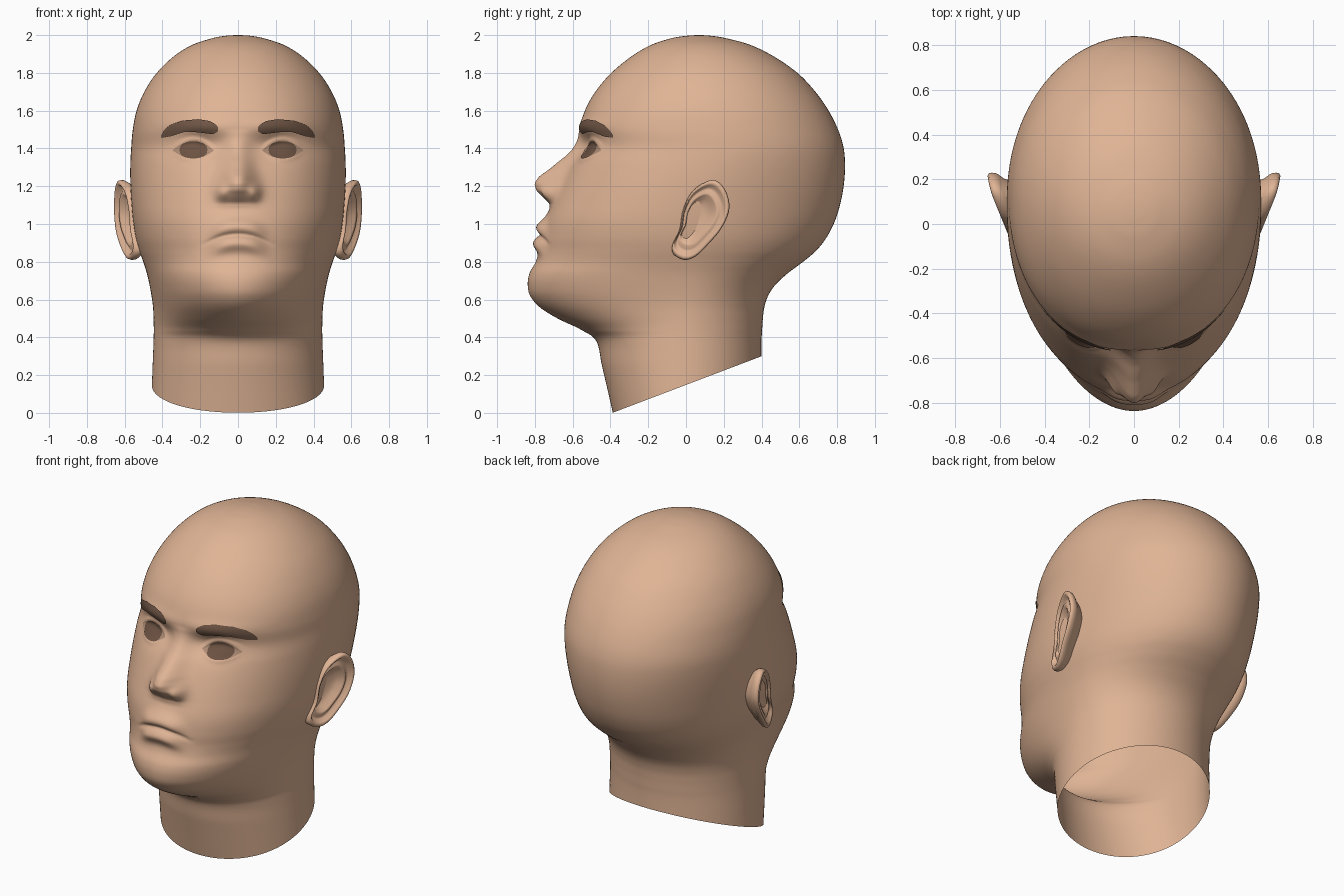
import bpy, bmesh, math
from mathutils import Vector
from mathutils.bvhtree import BVHTree

if "Cube" in bpy.data.objects:
    bpy.data.objects.remove(bpy.data.objects["Cube"])


def material(name, rgb):
    m = bpy.data.materials.new(name)
    m.diffuse_color = (*rgb, 1)
    m.use_nodes = True
    m.node_tree.nodes["Principled BSDF"].inputs["Base Color"].default_value = m.diffuse_color
    return m


SKIN = material("skin", (0.74, 0.455, 0.30))
BROW = material("brow_brown", (0.16, 0.092, 0.06))
IRIS = material("iris_brown", (0.15, 0.085, 0.055))
EYE = material("eye_tan", (0.42, 0.26, 0.175))


def finish(bm, name, mat):
    bmesh.ops.recalc_face_normals(bm, faces=bm.faces)
    me = bpy.data.meshes.new(name)
    for f in bm.faces:
        f.smooth = True
    bm.to_mesh(me)
    me.materials.append(mat)
    ob = bpy.data.objects.new(name, me)
    bpy.context.collection.objects.link(ob)
    return ob


def interp(t, pts, ease=False):
    if t <= pts[0][0]:
        return pts[0][1]
    for (a, u), (b, v) in zip(pts, pts[1:]):
        if t <= b:
            f = (t - a) / (b - a)
            return u + (v - u) * (f * f * (3 - 2 * f) if ease else f)
    return pts[-1][1]


def spline(pts, k, closed=False):
    """Catmull-Rom through the points, k steps per span."""
    n, out = len(pts), []
    get = (lambda i: pts[i % n]) if closed else (lambda i: pts[max(0, min(n - 1, i))])
    for i in range(n if closed else n - 1):
        p = [get(i + d) for d in (-1, 0, 1, 2)]
        for j in range(k):
            t = j / k
            out.append([0.5 * (2 * b + (c - a) * t + (2 * a - 5 * b + 4 * c - d) * t * t
                               + (3 * b - a - 3 * c + d) * t ** 3) for a, b, c, d in zip(*p)])
    if not closed:
        out.append(list(pts[-1]))
    return out


def gauss(x, z, cx, cz, sx, sz):
    return math.exp(-((x - cx) / sx) ** 2 - ((z - cz) / sz) ** 2)


def bridge(bm, rings):
    for a, b in zip(rings, rings[1:]):
        for i in range(len(a)):
            j = (i + 1) % len(a)
            bm.faces.new((a[i], a[j], b[j], b[i]))


# Head sections: height, front y, back y, half width
ROWS = [(-.1, -.365, .40, .46), (.1, -.41, .40, .457), (.25, -.445, .40, .452),
        (.38, -.475, .40, .447), (.44, -.555, .403, .446), (.50, -.68, .407, .447),
        (.56, -.775, .415, .45), (.62, -.825, .435, .458), (.68, -.838, .475, .469),
        (.74, -.828, .54, .483), (.80, -.795, .62, .502), (.86, -.775, .69, .523),
        (.93, -.765, .745, .542), (1.02, -.745, .79, .556), (1.12, -.705, .82, .565),
        (1.22, -.66, .837, .57), (1.32, -.61, .842, .57), (1.41, -.56, .833, .565),
        (1.50, -.56, .805, .557), (1.60, -.535, .755, .537), (1.70, -.48, .685, .496),
        (1.80, -.395, .59, .43), (1.89, -.285, .46, .337), (1.95, -.18, .335, .238),
        (1.985, -.07, .205, .13), (1.997, .01, .125, .06), (2.0, .065, .075, .005)]
FRONT_POWER = [(.36, 2), (.5, 1.8), (.75, 2), (1.1, 2.08), (1.45, 2.2), (1.9, 2)]
NOSE_H = [(1.08, 0), (1.11, .015), (1.14, .06), (1.18, .115), (1.215, .14), (1.25, .133), (1.30, .09),
          (1.36, .052), (1.42, .03), (1.46, .012), (1.5, 0)]
NOSE_W = [(1.10, .105), (1.2, .09), (1.28, .078), (1.36, .07), (1.46, .06)]


def eye_top(x):
    return 1.39 + .048 * (1 - ((x - .237) / .11) ** 2)


def eye_low(x):
    return 1.39 - .043 * (1 - ((x - .237) / .11) ** 2)


def features(x, z):
    """How far the face stands forward of the plain head at (x, z)."""
    # nose and nostril wings
    d = interp(z, NOSE_H) * math.exp(-(x / interp(z, NOSE_W)) ** 2.2)
    d += .035 * gauss(x, z, .088, 1.165, .033, .04)
    # eye sockets, eyeball bulge, lids, brow ridge
    d += -.042 * gauss(x, z, .2, 1.41, .11, .065) + .024 * gauss(x, z, .24, 1.39, .085, .042)
    lid = math.exp(-((x - .237) / .097) ** 6)
    if lid > .001:
        d += lid * (.012 * math.exp(-((z - eye_top(x) - .008) / .012) ** 2)
                    + .006 * math.exp(-((z - eye_low(x) + .006) / .012) ** 2))
    d += .014 * gauss(x, z, .2, 1.52, .2, .04)
    # lips around the mouth line
    v = z - (.945 - .042 * (min(x, .18) / .16) ** 2)
    fade = math.exp(-(x / .13) ** 4)
    d += fade * (.038 * math.exp(-((v - .042) / .042) ** 2) + .04 * math.exp(-((v + .048) / .042) ** 2))
    d -= .014 * math.exp(-(v / .013) ** 2) * math.exp(-(x / .165) ** 6)
    return d


# Head and neck: horizontal rings, denser at the face
N = 192
bm = bmesh.new()
rings = []
for z, yf, yb, w in spline(ROWS, 10):
    t = max(0, min(1, (z - .85) / .55))
    yc = (yf + yb) / 2 * t * t * (3 - 2 * t)
    ring = []
    for i in range(N):
        u = 2 * i / N - 1
        phi = math.pi * (.4 * u + .6 * u ** 3)
        s, c = math.sin(phi), math.cos(phi)
        n = interp(z, FRONT_POWER, True) if c > 0 else 2
        r = (abs(s) ** n + abs(c) ** n) ** (-1 / n)
        x = w * r * s
        y = yc - (yc - yf if c > 0 else yb - yc) * r * c
        if c > 0 and .7 < z < 1.75:
            y -= features(abs(x), z)
        ring.append(bm.verts.new((x, y, z)))
    rings.append(ring)
bridge(bm, rings)
bm.faces.new(rings[-1])
# slanted open neck end
bmesh.ops.bisect_plane(bm, geom=bm.verts[:] + bm.edges[:] + bm.faces[:], plane_co=(0, -.39, 0),
                       plane_no=(0, -.3, .79), clear_inner=True)
bm.normal_update()
tree = BVHTree.FromBMesh(bm)
finish(bm, "head", SKIN)


def patch(name, x0, x1, low, top, side, lift, mat, nx=28, nz=8):
    """Thin sheet laid on the face between two curves."""
    b = bmesh.new()
    grid = []
    for i in range(nx + 1):
        x = x0 + (x1 - x0) * i / nx
        col = []
        for j in range(nz + 1):
            z = low(x) + (top(x) - low(x)) * j / nz
            hit = tree.ray_cast(Vector((side * x, -2, z)), Vector((0, 1, 0)))[0]
            col.append(b.verts.new((side * x, hit.y - lift, z)))
        grid.append(col)
    for p, q in zip(grid, grid[1:]):
        for j in range(nz):
            b.faces.new((p[j], q[j], q[j + 1], p[j + 1]))
    bmesh.ops.remove_doubles(b, verts=b.verts, dist=1e-5)
    ob = finish(b, name, mat)
    # face the sheet forward
    if sum(f.normal.y * f.area for f in ob.data.polygons) > 0:
        ob.data.flip_normals()


BROW_TOP = [(.105, 1.512), (.12, 1.53), (.15, 1.545), (.21, 1.555), (.30, 1.547), (.36, 1.525),
            (.39, 1.50), (.405, 1.473)]
BROW_LOW = [(.105, 1.492), (.13, 1.475), (.22, 1.486), (.29, 1.486), (.36, 1.463), (.405, 1.456)]

# Ear outline in (y, z) and its rings: scale, offset outward
EAR = [(.14, 1.233), (.205, 1.185), (.23, 1.085), (.19, .98), (.115, .89), (.05, .828), (-.01, .81),
       (-.065, .84), (-.072, .89), (-.035, .97), (-.015, 1.08), (.04, 1.18)]
EAR_RINGS = [(.72, -.13), (.86, -.065), (.95, -.045), (.99, -.032), (1, -.015), (.98, 0), (.93, .006), (.87, 0),
             (.81, -.02), (.74, -.022), (.67, -.01), (.6, -.016), (.5, -.04), (.3, -.05), (.05, -.052)]

for side, tag in ((-1, "left"), (1, "right")):
    patch("brow_" + tag, .105, .405, lambda x: interp(x, BROW_LOW), lambda x: interp(x, BROW_TOP),
          side, .008, BROW)
    patch("eye_" + tag, .128, .346, eye_low, eye_top, side, .003, EYE)
    oval = lambda x: .05 * math.sqrt(max(0, 1 - ((x - .236) / .075) ** 2))
    patch("iris_" + tag, .161, .311, lambda x: max(eye_low(x), 1.392 - oval(x)),
          lambda x: min(eye_top(x), 1.392 + oval(x)), side, .006, IRIS)
    # ear
    b = bmesh.new()
    loops = []
    for s, off in EAR_RINGS:
        loop = []
        for y, z in spline(EAR, 5, True):
            yy = .065 + (y - .065) * s - .02 * (1 - s)
            zz = 1.03 + (z - 1.03) * s
            out = .41 * (yy + .06) - 1.2 * max(0, yy - .1) ** 2
            loop.append(b.verts.new((side * (.553 + out + off), yy, zz)))
        loops.append(loop)
    bridge(b, loops)
    b.faces.new(loops[-1])
    finish(b, "ear_" + tag, SKIN)
